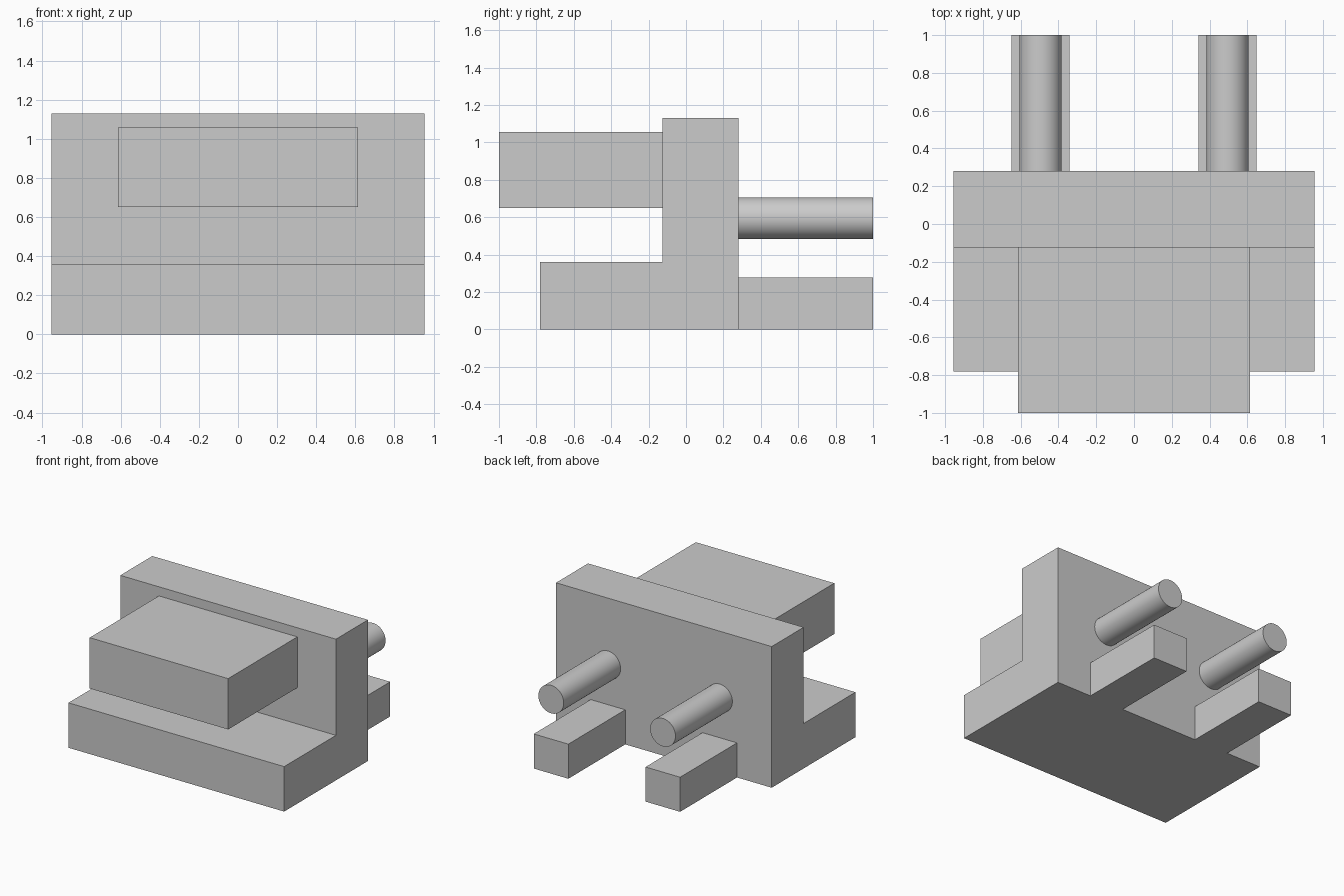
import bpy
import bmesh
from math import radians

cube = bpy.data.objects.get("Cube")
if cube:
    bpy.data.objects.remove(cube, do_unlink=True)

# Single plain grey
grey = bpy.data.materials.new("plain grey")
grey.use_nodes = True
colour = (0.6, 0.6, 0.6, 1)
grey.diffuse_color = colour
grey.node_tree.nodes["Principled BSDF"].inputs["Base Color"].default_value = colour


def extrude_profile(name, points, x0, x1):
    """Extrude a closed (y, z) profile from x0 to x1."""
    bm = bmesh.new()
    face = bm.faces.new([bm.verts.new((x0, y, z)) for y, z in points])
    result = bmesh.ops.extrude_face_region(bm, geom=[face])
    moved = [g for g in result["geom"] if isinstance(g, bmesh.types.BMVert)]
    bmesh.ops.translate(bm, verts=moved, vec=(x1 - x0, 0, 0))
    bmesh.ops.recalc_face_normals(bm, faces=bm.faces)
    mesh = bpy.data.meshes.new(name)
    bm.to_mesh(mesh)
    bm.free()
    mesh.materials.append(grey)
    obj = bpy.data.objects.new(name, mesh)
    bpy.context.collection.objects.link(obj)
    return obj


def box(name, x0, x1, y0, y1, z0, z1):
    return extrude_profile(name, [(y0, z0), (y1, z0), (y1, z1), (y0, z1)], x0, x1)


WALL_FRONT, WALL_BACK, BACK_END = -0.125, 0.28, 1.0

# L-shaped body: front ledge and upright wall in one solid
extrude_profile("body", [(-0.78, 0), (WALL_BACK, 0), (WALL_BACK, 1.13),
                         (WALL_FRONT, 1.13), (WALL_FRONT, 0.36), (-0.78, 0.36)],
                -0.955, 0.955)

# Block reaching forward from the wall
box("front_block", -0.613, 0.613, -1.0, WALL_FRONT, 0.65, 1.057)

# Rear feet with a round rod above each
for side, sign in (("left", 1), ("right", -1)):
    centre = 0.495 * sign
    box(side + "_rear_foot", centre - 0.153, centre + 0.153,
        WALL_BACK, BACK_END, 0, 0.277)
    bpy.ops.mesh.primitive_cylinder_add(
        vertices=64, radius=0.112, depth=BACK_END - WALL_BACK,
        location=(centre, (BACK_END + WALL_BACK) / 2, 0.595),
        rotation=(radians(90), 0, 0))
    rod = bpy.context.object
    rod.name = side + "_rear_rod"
    rod.data.materials.append(grey)
    bpy.ops.object.shade_smooth_by_angle(angle=radians(30))
